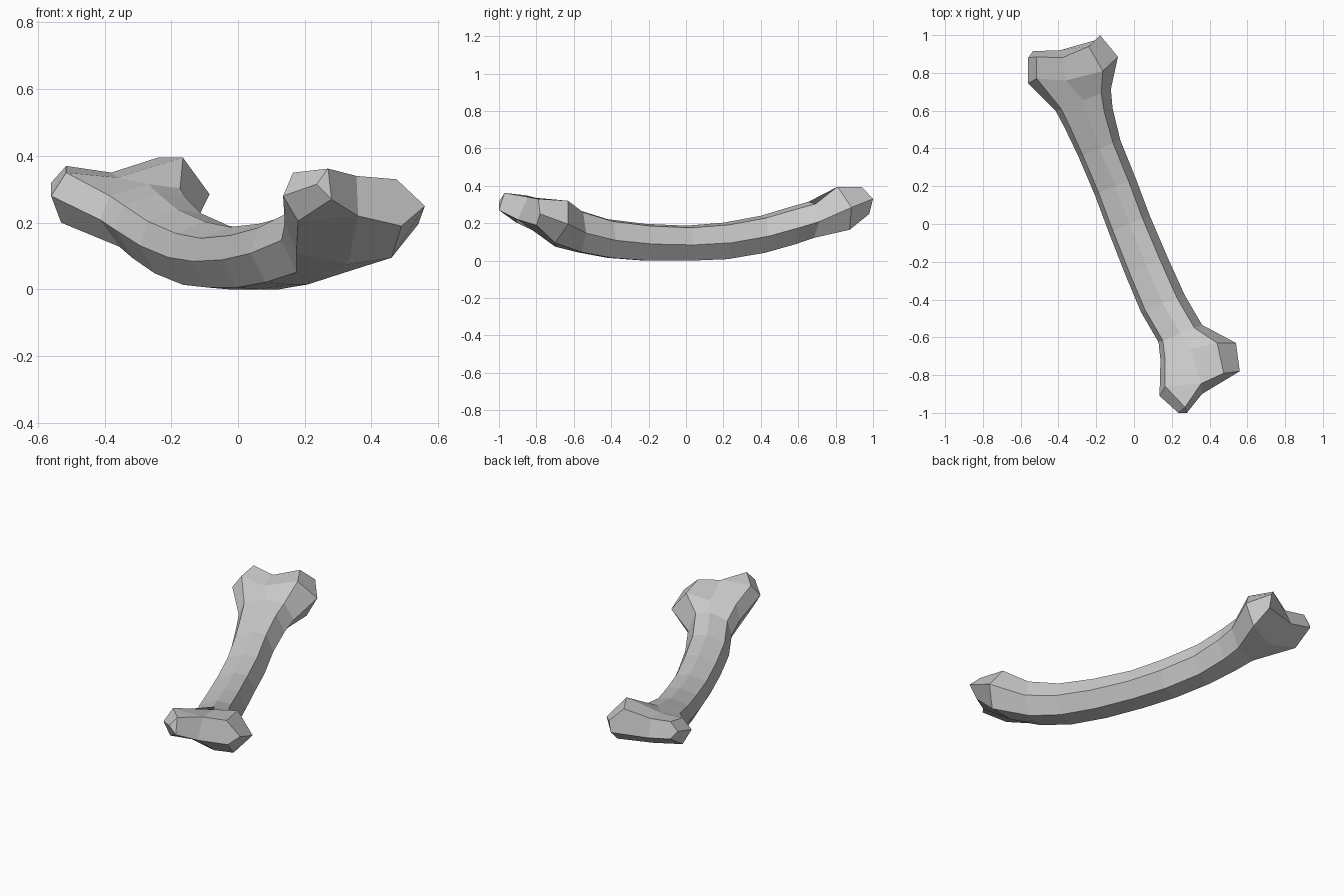
import bpy, bmesh
from mathutils import Vector

# Shaft cross-section, clockwise from the left: (sideways share, height share)
SECTION = [(-1, .45), (-.8, .82), (0, 1), (.65, .94), (1, .45), (.5, 0), (0, 0), (-.6, .03)]

# Shaft stations: centre x, centre y, half width, underside z, top z
STATIONS = [
    (.245, -.58, .125, .045, .272), (.152, -.42, .125, .015, .222),
    (.065, -.22, .122, 0, .197), (-.025, 0, .118, 0, .187),
    (-.10, .20, .118, .008, .203), (-.183, .40, .12, .042, .240),
    (-.24, .56, .138, .088, .288), (-.268, .655, .158, .122, .315),
]

# Knob rings in the same order: left, top three, right, bottom three
NEAR_FRONT = [(.135, -.91, .28), (.165, -.86, .35), (.355, -.845, .34), (.475, -.79, .33),
              (.56, -.78, .25), (.49, -.80, .19), (.36, -.90, .22), (.18, -.91, .205)]
NEAR_BACK = [(.14, -.72, .20), (.165, -.72, .29), (.30, -.66, .30), (.44, -.63, .32),
             (.54, -.63, .195), (.46, -.70, .095), (.33, -.70, .075), (.175, -.71, .11)]
FAR_BACK = [(-.56, .745, .28), (-.515, .77, .35), (-.36, .76, .335), (-.165, .81, .395),
            (-.085, .885, .285), (-.15, .875, .165), (-.33, .79, .155), (-.53, .79, .20)]
FAR_FRONT = [(-.56, .88, .32), (-.515, .885, .37), (-.38, .88, .35), (-.24, .94, .395),
             (-.18, 1.0, .33), (-.18, .98, .25), (-.39, .92, .25), (-.535, .915, .28)]
# Pointed tip of the near left knob
TIP = [(.27, -.97, .362), (.235, -1.0, .315), (.28, -1.0, .27)]


def shaft_ring(cx, cy, half, low, high):
    return [Vector((cx + .92 * half * w, cy + .37 * half * w, low + h * (high - low)))
            for w, h in SECTION]


bm = bmesh.new()
loops = [NEAR_FRONT, NEAR_BACK] + [shaft_ring(*s) for s in STATIONS] + [FAR_BACK, FAR_FRONT]
rings = [[bm.verts.new(p) for p in loop] for loop in loops]

# Skin between neighbouring rings
for a, b in zip(rings, rings[1:]):
    for i in range(8):
        j = (i + 1) % 8
        bm.faces.new((a[i], a[j], b[j], b[i]))

# Far end caps, one per knob
f = rings[-1]
bm.faces.new((f[0], f[1], f[2], f[6], f[7]))
bm.faces.new((f[2], f[3], f[4], f[5], f[6]))

# Near end: flat cap on the right knob, tip on the left knob
L, TL, TM, TR, R, BR, BM, BL = rings[0]
top, mid, low = [bm.verts.new(p) for p in TIP]
for face in [(TM, TR, R, BR, BM), (TL, TM, top), (TL, top, mid, L), (L, mid, low, BL),
             (top, low, mid), (top, TM, BM, low), (BL, low, BM)]:
    bm.faces.new(face)

bmesh.ops.recalc_face_normals(bm, faces=bm.faces)
mesh = bpy.data.meshes.new("bone")
bm.to_mesh(mesh)
bm.free()
bone = bpy.data.objects.new("bone", mesh)
bpy.context.collection.objects.link(bone)
